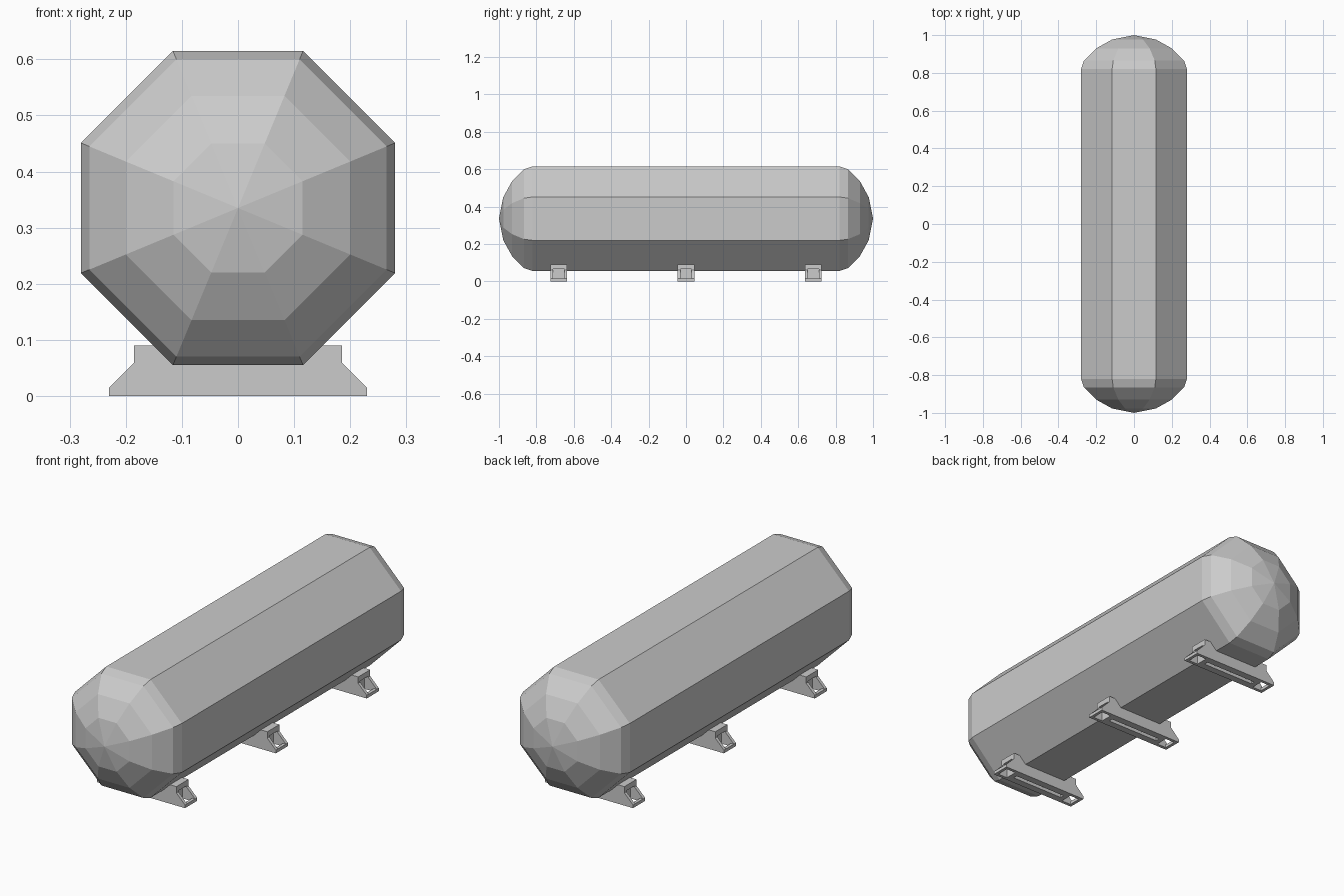
import bpy, bmesh
from math import cos, sin, pi

cube = bpy.data.objects.get("Cube")
if cube:
    bpy.data.objects.remove(cube, do_unlink=True)

grey = bpy.data.materials.new("light grey")
grey.use_nodes = True
grey.diffuse_color = (0.6, 0.6, 0.6, 1)
grey.node_tree.nodes["Principled BSDF"].inputs["Base Color"].default_value = (0.6, 0.6, 0.6, 1)


def finish(name, bm):
    bmesh.ops.recalc_face_normals(bm, faces=bm.faces)
    mesh = bpy.data.meshes.new(name)
    bm.to_mesh(mesh)
    bm.free()
    mesh.materials.append(grey)
    obj = bpy.data.objects.new(name, mesh)
    bpy.context.scene.collection.objects.link(obj)
    return obj


def add_box(bm, x0, x1, y0, y1, z0, z1):
    verts = bmesh.ops.create_cube(bm, size=1)["verts"]
    for v in verts:
        v.co = ((x0 + x1) / 2 + v.co.x * (x1 - x0),
                (y0 + y1) / 2 + v.co.y * (y1 - y0),
                (z0 + z1) / 2 + v.co.z * (z1 - z0))


def add_plate(bm, outline, y0, y1):
    face = bm.faces.new([bm.verts.new((x, y0, z)) for x, z in outline])
    out = bmesh.ops.extrude_face_region(bm, geom=[face])["geom"]
    for v in out:
        if isinstance(v, bmesh.types.BMVert):
            v.co.y = y1


# Eight-sided tank with faceted domed ends
SIDES, MID_Z = 8, 0.335
dome = [(0.82, 0.28), (0.865, 0.265), (0.93, 0.2), (0.977, 0.115)]
stations = [(-y, r) for y, r in reversed(dome)] + dome
bm = bmesh.new()
rings = []
for y, apothem in stations:
    radius = apothem / cos(pi / SIDES)
    angles = [(k + 0.5) * 2 * pi / SIDES for k in range(SIDES)]
    rings.append([bm.verts.new((radius * cos(a), y, MID_Z + radius * sin(a))) for a in angles])
for a, b in zip(rings, rings[1:]):
    for k in range(SIDES):
        n = (k + 1) % SIDES
        bm.faces.new((a[k], a[n], b[n], b[k]))
for ring, y in ((rings[0], -1), (rings[-1], 1)):
    tip = bm.verts.new((0, y, MID_Z))
    for k in range(SIDES):
        bm.faces.new((ring[k], ring[(k + 1) % SIDES], tip))
finish("tank", bm)

# Support feet: two side plates joined by a cap, end walls and floor strips
half = [(0.23, 0), (0.23, 0.015), (0.185, 0.06), (0.185, 0.09)]
outline = half + [(-x, z) for x, z in reversed(half)]
W, T = 0.045, 0.015
inner = W - T
for name, y in (("front_foot", -0.68), ("middle_foot", 0), ("back_foot", 0.68)):
    bm = bmesh.new()
    for s in (-1, 1):
        add_plate(bm, outline, s * inner, s * W)
        end = sorted((s * 0.215, s * 0.23))
        wall = sorted((s * 0.14, s * 0.165))
        strip = sorted((s * 0.01, s * inner))
        add_box(bm, *end, -inner, inner, 0, 0.015)
        add_box(bm, *wall, -inner, inner, 0, 0.065)
        add_box(bm, -0.14, 0.14, *strip, 0, 0.015)
    add_box(bm, -0.185, 0.185, -inner, inner, 0.065, 0.09)
    finish(name, bm).location.y = y
